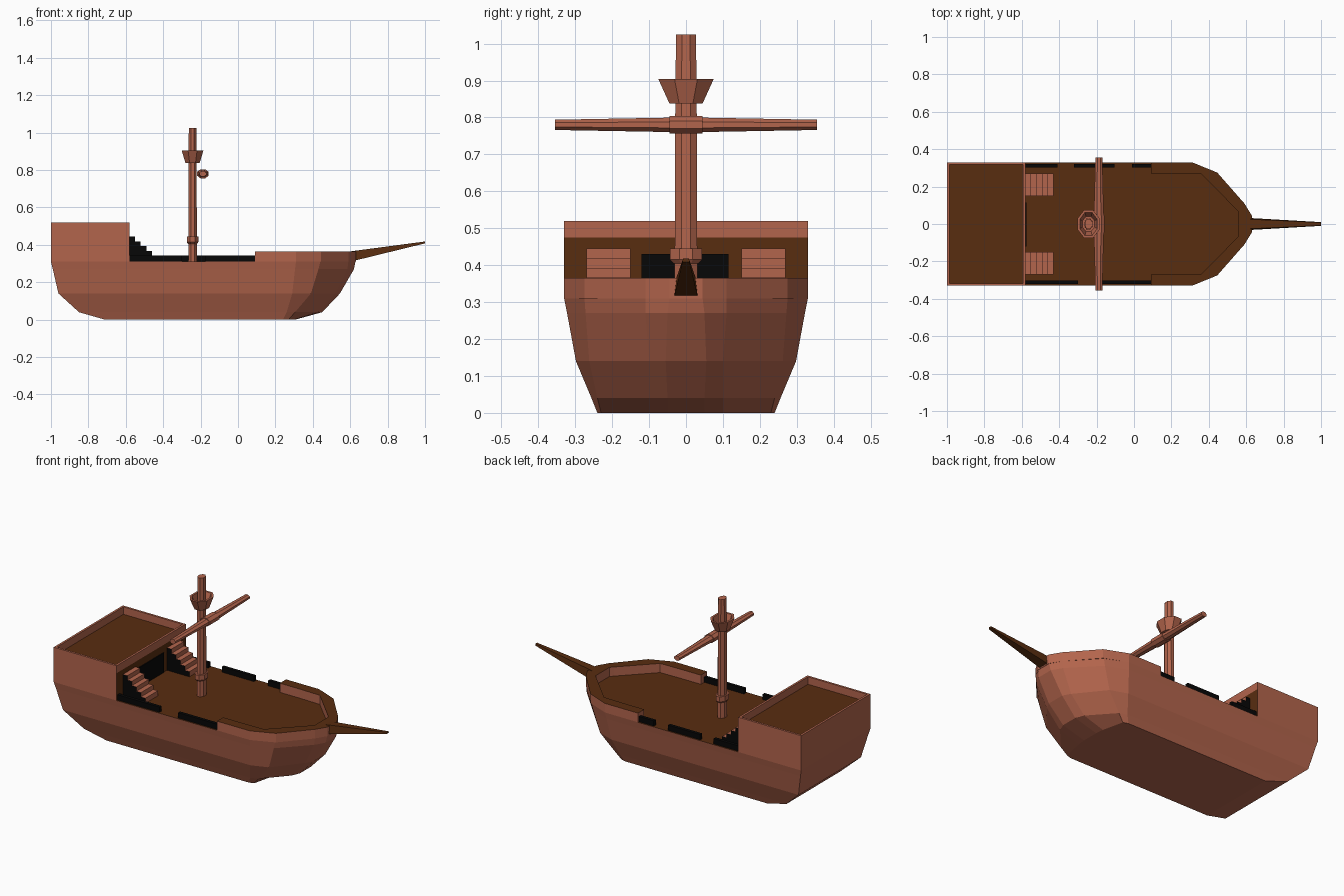
import bpy, bmesh, math
from mathutils import Vector

if "Cube" in bpy.data.objects:
    bpy.data.objects.remove(bpy.data.objects["Cube"])


def material(name, rgb):
    m = bpy.data.materials.new(name)
    m.diffuse_color = (*rgb, 1)
    m.use_nodes = True
    m.node_tree.nodes["Principled BSDF"].inputs["Base Color"].default_value = m.diffuse_color
    return m


WOOD = material("red_brown_wood", (0.45, 0.13, 0.073))
DARK = material("dark_brown_deck", (0.098, 0.026, 0.005))
BLACK = material("black", (0.002, 0.002, 0.002))


def finish(name, bm, mats, rule=None):
    """Turn a bmesh into an object; rule(normal, centre) picks the material."""
    bmesh.ops.recalc_face_normals(bm, faces=bm.faces)
    bm.normal_update()
    if rule:
        for f in bm.faces:
            f.material_index = rule(f.normal, f.calc_center_median())
    me = bpy.data.meshes.new(name)
    bm.to_mesh(me)
    bm.free()
    for m in mats:
        me.materials.append(m)
    ob = bpy.data.objects.new(name, me)
    bpy.context.collection.objects.link(ob)
    return ob


def loft(name, rings, mats, rule=None, caps=True, closed=False):
    """Skin a list of equal-sized closed rings."""
    bm = bmesh.new()
    vs = [[bm.verts.new(p) for p in r] for r in rings]
    n = len(vs[0])
    pairs = list(zip(vs, vs[1:])) + ([(vs[-1], vs[0])] if closed else [])
    for a, b in pairs:
        for i in range(n):
            j = (i + 1) % n
            bm.faces.new((a[i], a[j], b[j], b[i]))
    if caps and not closed:
        bm.faces.new(vs[0])
        bm.faces.new(vs[-1])
    return finish(name, bm, mats, rule)


def box(name, x, y, z, mats, rule=None):
    ring = lambda h: [(x[0], y[0], h), (x[1], y[0], h), (x[1], y[1], h), (x[0], y[1], h)]
    return loft(name, [ring(z[0]), ring(z[1])], mats, rule)


def mirrored(half):
    return half + [(x, -y) for x, y in reversed(half)]


def oval(cx, rx, ry, z, n=8):
    return [(cx + rx * math.cos(math.tau * (i + .5) / n) / math.cos(math.pi / n),
             ry * math.sin(math.tau * (i + .5) / n) / math.cos(math.pi / n), z) for i in range(n)]


# Hull: half outlines (stern to bow) at rising heights, top face is the main deck
levels = [
    (0.00, [(-.71, .24), (.24, .24), (.27, .23), (.30, .10), (.305, .05)]),
    (0.04, [(-.85, .256), (.26, .256), (.305, .24), (.43, .10), (.45, .05)]),
    (0.14, [(-.96, .298), (.29, .298), (.39, .262), (.52, .10), (.545, .055)]),
    (0.27, [(-.99, .322), (.305, .322), (.43, .272), (.585, .11), (.62, .05)]),
    (0.31, [(-1.0, .33), (.31, .33), (.44, .275), (.59, .11), (.628, .045)]),
]
loft("hull", [[(x, y, z) for x, y in mirrored(h)] for z, h in levels], [WOOD, DARK],
     lambda n, c: int(n.z > .9))

# Raised bow bulwark: a rectangular section swept round the bow
outer = mirrored([(.09, .33), (.31, .33), (.445, .275), (.59, .11), (.63, .045)])
inner = mirrored([(.09, .27), (.22, .27), (.36, .267), (.54, .085), (.558, .065)])
loft("bow_bulwark",
     [[(*o, .31), (*o, .365), (*i, .365), (*i, .309)] for o, i in zip(outer, inner)],
     [WOOD, DARK], lambda n, c: int(n.z > .7))

# Bowsprit
loft("bowsprit",
     [[(x, -w, z0), (x, w, z0), (x, w * .8, z1), (x, -w * .8, z1)]
      for x, w, z0, z1 in [(.60, .033, .31, .365), (1.0, .01, .408, .418)]], [DARK])

# Stern cabin: dark front wall and roof deck
box("stern_cabin", (-1, -.58), (-.33, .33), (.31, .475), [WOOD, DARK],
    lambda n, c: int(n.z > .5 or n.x > .5))
box("cabin_door", (-.59, -.574), (-.12, .115), (.312, .43), [BLACK])

# Thin wall around the stern deck
rect = lambda a, z: [(-1 + a, -.33 + a, z), (-.58 - a, -.33 + a, z),
                     (-.58 - a, .33 - a, z), (-1 + a, .33 - a, z)]
loft("stern_deck_wall", [rect(0, .475), rect(0, .52), rect(.013, .52), rect(.013, .475)],
     [WOOD], closed=True)

# Stairs on both sides: wooden steps with black sides
STEPS = 5
for side, name in ((-1, "right_stairs"), (1, "left_stairs")):
    prof = [(-.58, .31)]
    for k in range(STEPS):
        z = .445 - k * .026
        prof += [(-.58 + k * .03, z), (-.58 + (k + 1) * .03, z)]
    prof.append((-.43, .31))
    loft(name, [[(x, side * y, z) for x, z in prof] for y in (.15, .27)],
         [WOOD, BLACK], lambda n, c: int(abs(n.y) > .5))

# Low black side rails with gaps
rails = {-1: [(-.58, -.30), (-.175, .09)], 1: [(-.58, -.41), (-.32, -.105), (-.01, .09)]}
for side, spans in rails.items():
    for k, span in enumerate(spans):
        box(f"side_rail_{'right' if side < 0 else 'left'}_{k + 1}", span,
            sorted((side * .302, side * .322)), (.31, .342), [BLACK])

# Mast with base collar
MX = -.243
loft("mast", [oval(MX, .023, .031, .31), oval(MX, .022, .029, .84),
              oval(MX, .02, .027, 1.025)], [WOOD])
loft("mast_collar", [oval(MX, .024, .034, .405), oval(MX, .031, .044, .415),
                     oval(MX, .031, .044, .445)], [WOOD])

# Crow's nest: hollow flared cup
loft("lookout_basket", [oval(MX, .038, .045, .838), oval(MX, .058, .075, .904),
                        oval(MX, .046, .062, .904), oval(MX, .033, .040, .850)], [WOOD])

# Yard: tapered spar across the mast, with a centre sleeve
def spar_ring(y, rx, rz, n=8):
    return [(-.188 + rx * math.cos(math.tau * (i + .5) / n), y,
             .78 + rz * math.sin(math.tau * (i + .5) / n)) for i in range(n)]


loft("yard", [spar_ring(-.355, .020, .015), spar_ring(0, .030, .022),
              spar_ring(.355, .020, .015)], [WOOD])
loft("yard_sleeve", [spar_ring(-.045, .034, .026), spar_ring(.045, .034, .026)], [WOOD])
